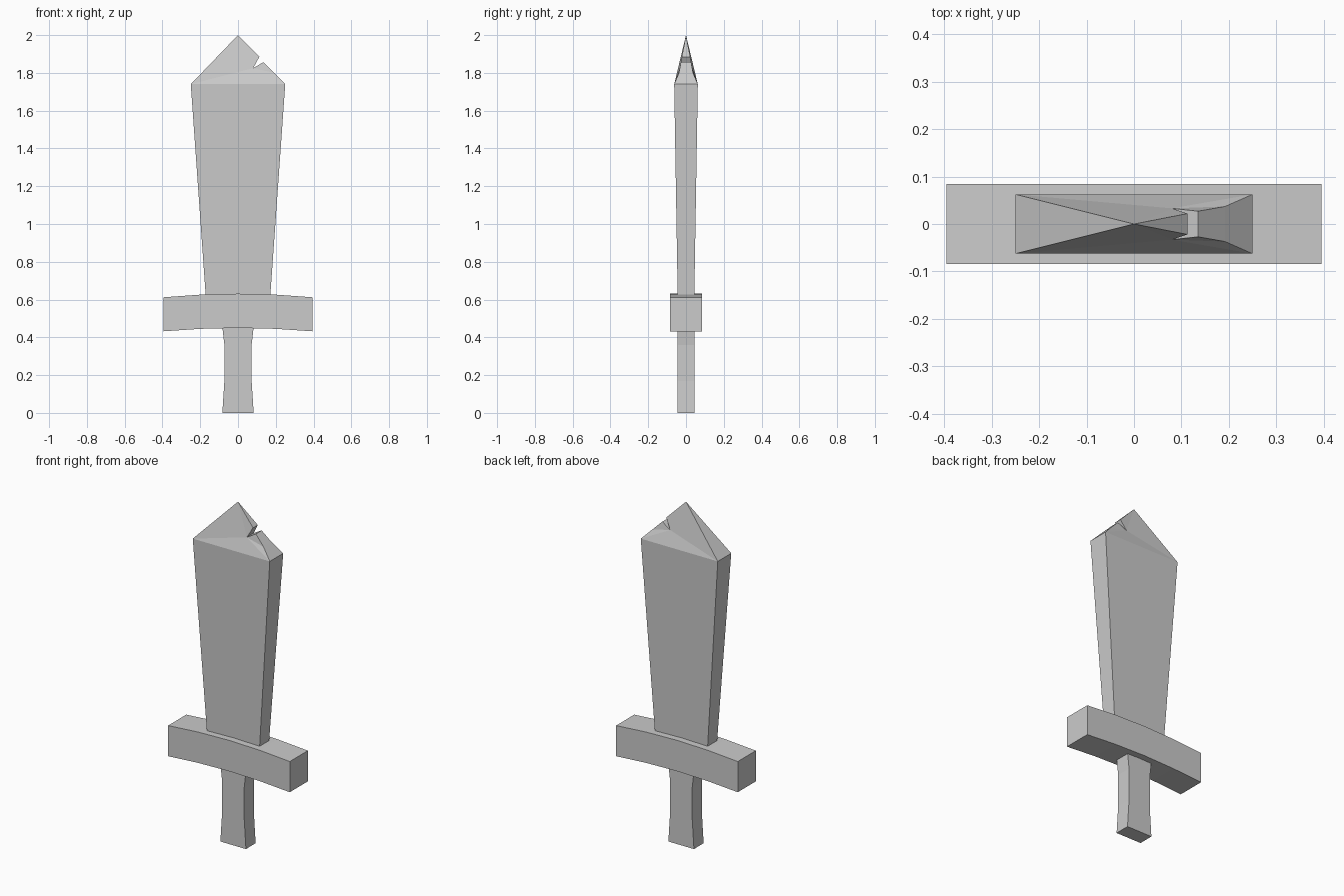
import bpy, bmesh

if "Cube" in bpy.data.objects:
    bpy.data.objects.remove(bpy.data.objects["Cube"])


def slab(name, outline, panels=None):
    """Solid from a front outline of (x, half depth, z) points, mirrored to the back."""
    n = len(outline)
    bm = bmesh.new()
    front = [bm.verts.new((x, -y, z)) for x, y, z in outline]
    back = [bm.verts.new((x, y, z)) for x, y, z in outline]
    for panel in panels or [range(n)]:
        bm.faces.new([front[i] for i in panel])
        bm.faces.new([back[i] for i in reversed(panel)])
    for i in range(n):
        j = (i + 1) % n
        bm.faces.new((front[j], front[i], back[i], back[j]))
    # Outlines that close to an edge share their front and back points
    bmesh.ops.remove_doubles(bm, verts=bm.verts, dist=1e-5)
    bmesh.ops.recalc_face_normals(bm, faces=bm.faces)
    mesh = bpy.data.meshes.new(name)
    bm.to_mesh(mesh)
    bm.free()
    obj = bpy.data.objects.new(name, mesh)
    bpy.context.collection.objects.link(obj)
    return obj


def mirrored(right_side, depth):
    """Symmetric outline from its right half, listed bottom to top."""
    right = [(x, depth, z) for x, z in right_side]
    return right + [(-x, y, z) for x, y, z in reversed(right) if x > 0]


# Grip, flared at both ends
slab("grip", mirrored([(0.083, 0), (0.072, 0.17), (0.072, 0.36), (0.083, 0.455)], 0.045))

# Gently arched crossguard, split into flat columns
guard = mirrored([(0, 0.45), (0.2, 0.445), (0.395, 0.432),
                  (0.395, 0.612), (0.2, 0.626), (0, 0.631)], 0.084)
slab("crossguard", guard,
     [(0, 1, 4, 5), (1, 2, 3, 4), (0, 5, 6, 9), (9, 6, 7, 8)])

# Blade that widens upward to a pointed, notched tip
slab("blade",
     [(-0.171, 0.044, 0.622), (0.171, 0.044, 0.622), (0.25, 0.0625, 1.74),
      (0.192, 0.037, 1.80), (0.135, 0.027, 1.857), (0.08, 0.033, 1.825),
      (0.113, 0.022, 1.885), (0, 0, 2), (-0.25, 0.0625, 1.74)],
     [(0, 1, 2, 8), (8, 2, 5), (2, 3, 5), (3, 4, 5), (5, 6, 7), (5, 7, 8)])
